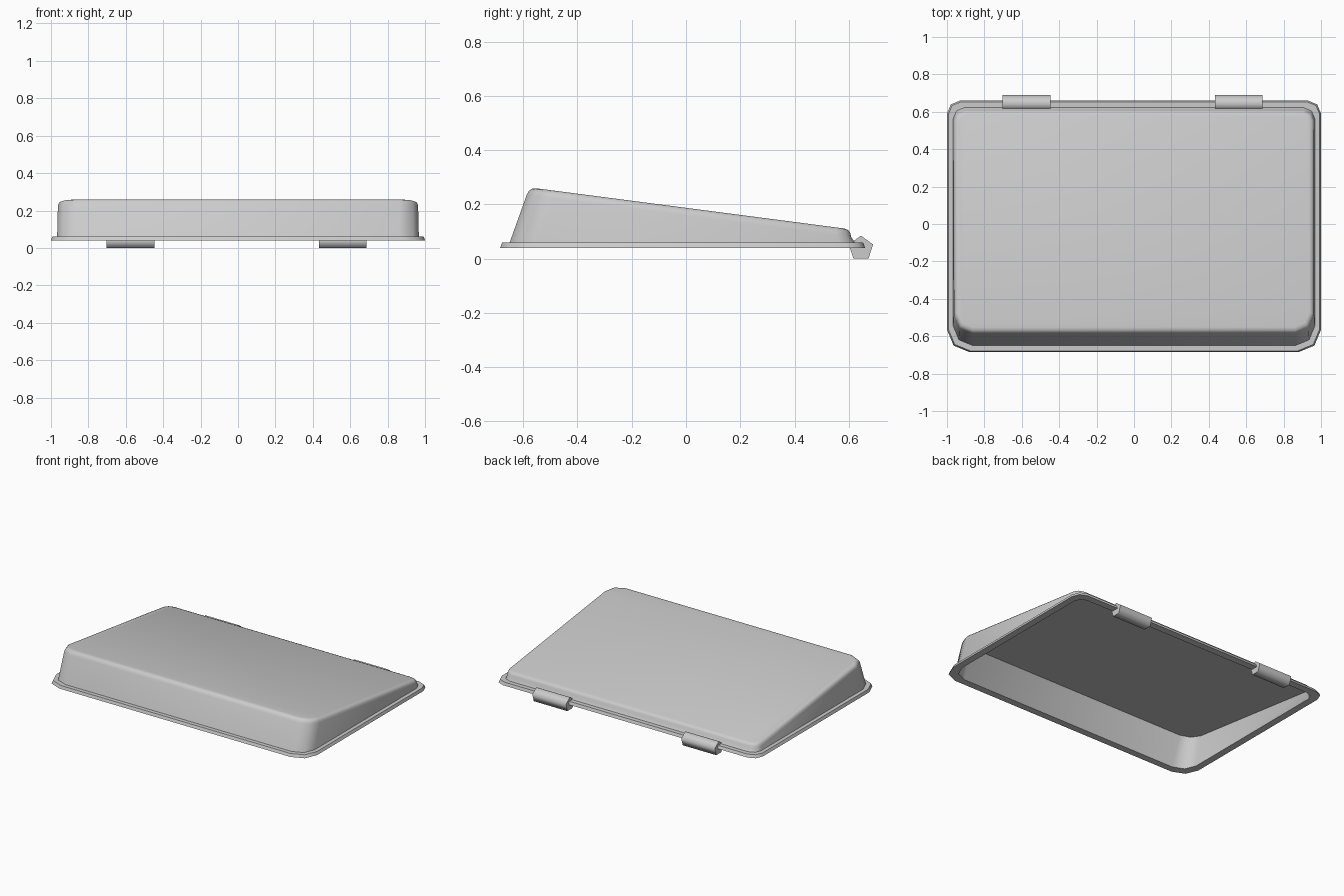
import bpy, bmesh, math

if "Cube" in bpy.data.objects:
    bpy.data.objects.remove(bpy.data.objects["Cube"])


def top_z(y):
    # sloping plane of the lid top
    return 0.26 - 0.1305 * (y + 0.555)


def outline(hx, yf, yb, rf, rb, segs=2):
    # rounded rectangle, larger corners at the front
    pts = []
    for cx, cy, r, start in ((hx - rb, yb - rb, rb, 0), (-hx + rb, yb - rb, rb, 90),
                             (-hx + rf, yf + rf, rf, 180), (hx - rf, yf + rf, rf, 270)):
        for i in range(segs + 1):
            a = math.radians(start + 90 * i / segs)
            pts.append((cx + r * math.cos(a), cy + r * math.sin(a)))
    return pts


def smooth(ob, angle):
    bpy.ops.object.select_all(action='DESELECT')
    ob.select_set(True)
    bpy.context.view_layer.objects.active = ob
    bpy.ops.object.shade_smooth_by_angle(angle=math.radians(angle))


# lid: rings from the inner roof, round the rim, up to the outer top
# (half width, front y, back y, front radius, back radius, z or None, drop below top plane)
rings = [
    (0.945, -0.572, 0.592, 0.095, 0.05, None, 0.02),
    (0.952, -0.637, 0.612, 0.105, 0.055, 0.04, 0),
    (1.000, -0.685, 0.660, 0.120, 0.070, 0.04, 0),
    (0.993, -0.678, 0.653, 0.117, 0.068, 0.06, 0),
    (0.967, -0.650, 0.622, 0.105, 0.060, 0.06, 0),
    (0.963, -0.587, 0.609, 0.100, 0.055, None, 0.028),
    (0.960, -0.580, 0.606, 0.098, 0.053, None, 0.014),
    (0.952, -0.569, 0.598, 0.090, 0.048, None, 0.004),
    (0.938, -0.552, 0.584, 0.080, 0.038, None, 0.0),
]
bm = bmesh.new()
loops = []
for hx, yf, yb, rf, rb, z, drop in rings:
    loops.append([bm.verts.new((x, y, top_z(y) - drop if z is None else z))
                  for x, y in outline(hx, yf, yb, rf, rb)])
for a, b in zip(loops, loops[1:]):
    n = len(a)
    for i in range(n):
        bm.faces.new((a[i], a[(i + 1) % n], b[(i + 1) % n], b[i]))
bm.faces.new(loops[-1])
bm.faces.new(loops[0][::-1])
bmesh.ops.recalc_face_normals(bm, faces=bm.faces)
mesh = bpy.data.meshes.new("lid")
bm.to_mesh(mesh)
bm.free()
lid = bpy.data.objects.new("lid", mesh)
bpy.context.collection.objects.link(lid)
smooth(lid, 50)

# five-sided hinge barrels along the back edge
r = 0.047
for name, x in (("left_hinge", -0.574), ("right_hinge", 0.56)):
    bm = bmesh.new()
    ends = [[bm.verts.new((x + s * 0.128,
                           0.645 + r * math.sin(math.tau * i / 5),
                           r * (math.cos(math.pi / 5) + math.cos(math.tau * i / 5))))
             for i in range(5)] for s in (-1, 1)]
    for i in range(5):
        j = (i + 1) % 5
        bm.faces.new((ends[0][i], ends[0][j], ends[1][j], ends[1][i]))
    for e in ends:
        bm.faces.new(e)
    bmesh.ops.recalc_face_normals(bm, faces=bm.faces)
    mesh = bpy.data.meshes.new(name)
    bm.to_mesh(mesh)
    bm.free()
    hinge = bpy.data.objects.new(name, mesh)
    bpy.context.collection.objects.link(hinge)
    smooth(hinge, 80)
